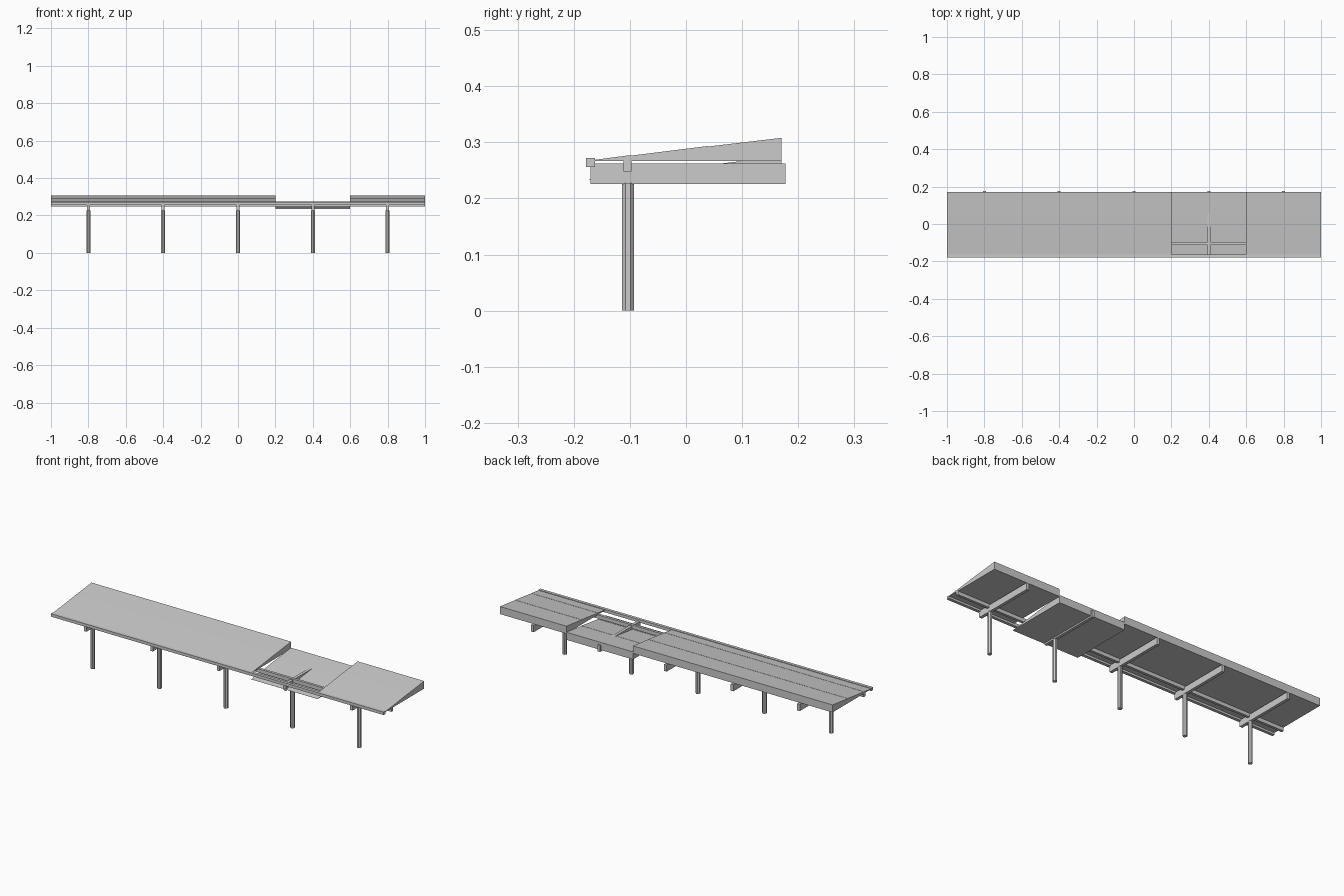
import bpy, bmesh, math

if "Cube" in bpy.data.objects:
    bpy.data.objects.remove(bpy.data.objects["Cube"])

grey = bpy.data.materials.new("light grey")
grey.diffuse_color = (0.6, 0.6, 0.6, 1)
grey.use_nodes = True
grey.node_tree.nodes["Principled BSDF"].inputs["Base Color"].default_value = grey.diffuse_color


def finish(name, bm):
    bmesh.ops.recalc_face_normals(bm, faces=bm.faces)
    mesh = bpy.data.meshes.new(name)
    bm.to_mesh(mesh)
    bm.free()
    mesh.materials.append(grey)
    obj = bpy.data.objects.new(name, mesh)
    bpy.context.collection.objects.link(obj)
    return obj


def prism(name, profile, x0, x1):
    """Extrude a (y, z) outline along x."""
    bm = bmesh.new()
    face = bm.faces.new([bm.verts.new((x0, y, z)) for y, z in profile])
    ext = bmesh.ops.extrude_face_region(bm, geom=[face])
    verts = [v for v in ext["geom"] if isinstance(v, bmesh.types.BMVert)]
    bmesh.ops.translate(bm, verts=verts, vec=(x1 - x0, 0, 0))
    return finish(name, bm)


def box(name, x0, x1, y0, y1, z0, z1):
    return prism(name, [(y0, z0), (y1, z0), (y1, z1), (y0, z1)], x0, x1)


def post(name, x, y, radius, height):
    bm = bmesh.new()
    ring = []
    for i in range(8):
        a = math.radians(22.5 + 45 * i)
        ring.append(bm.verts.new((x + radius * math.cos(a), y + radius * math.sin(a), 0)))
    face = bm.faces.new(ring)
    ext = bmesh.ops.extrude_face_region(bm, geom=[face])
    verts = [v for v in ext["geom"] if isinstance(v, bmesh.types.BMVert)]
    bmesh.ops.translate(bm, verts=verts, vec=(0, 0, height))
    return finish(name, bm)


# Roof modules: wedges with three slightly overlapping rows, one sunk lower
base, lap = 0.267, 0.001
rows = [-0.173, -0.10, 0.04, 0.17]
slope = lambda y: base + 0.0005 + 0.0405 * (y + 0.173) / 0.343
outline = [(0.17, base), (-0.173, base)]
for a, b in zip(rows, rows[1:]):
    outline += [(a, slope(a)), (b, slope(b) + (lap if b < 0.1 else 0))]

for i in range(5):
    x0 = -1 + 0.4 * i
    drop = 0.033 if i == 3 else 0
    prism(f"roof_module_{i + 1}", [(y, z - drop) for y, z in outline], x0, x0 + 0.4)

# Lengthwise rails under the roof
box("front_rail", -1, 1, -0.178, -0.162, 0.256, 0.272)
box("post_rail", -1, 1, -0.111, -0.097, 0.248, 0.268)

# Posts with cross beams
for i in range(5):
    x = -0.8 + 0.4 * i
    post(f"post_{i + 1}", x, -0.103, 0.0116, 0.228)
    box(f"cross_beam_{i + 1}", x - 0.008, x + 0.008, -0.17, 0.177, 0.226, 0.262)
